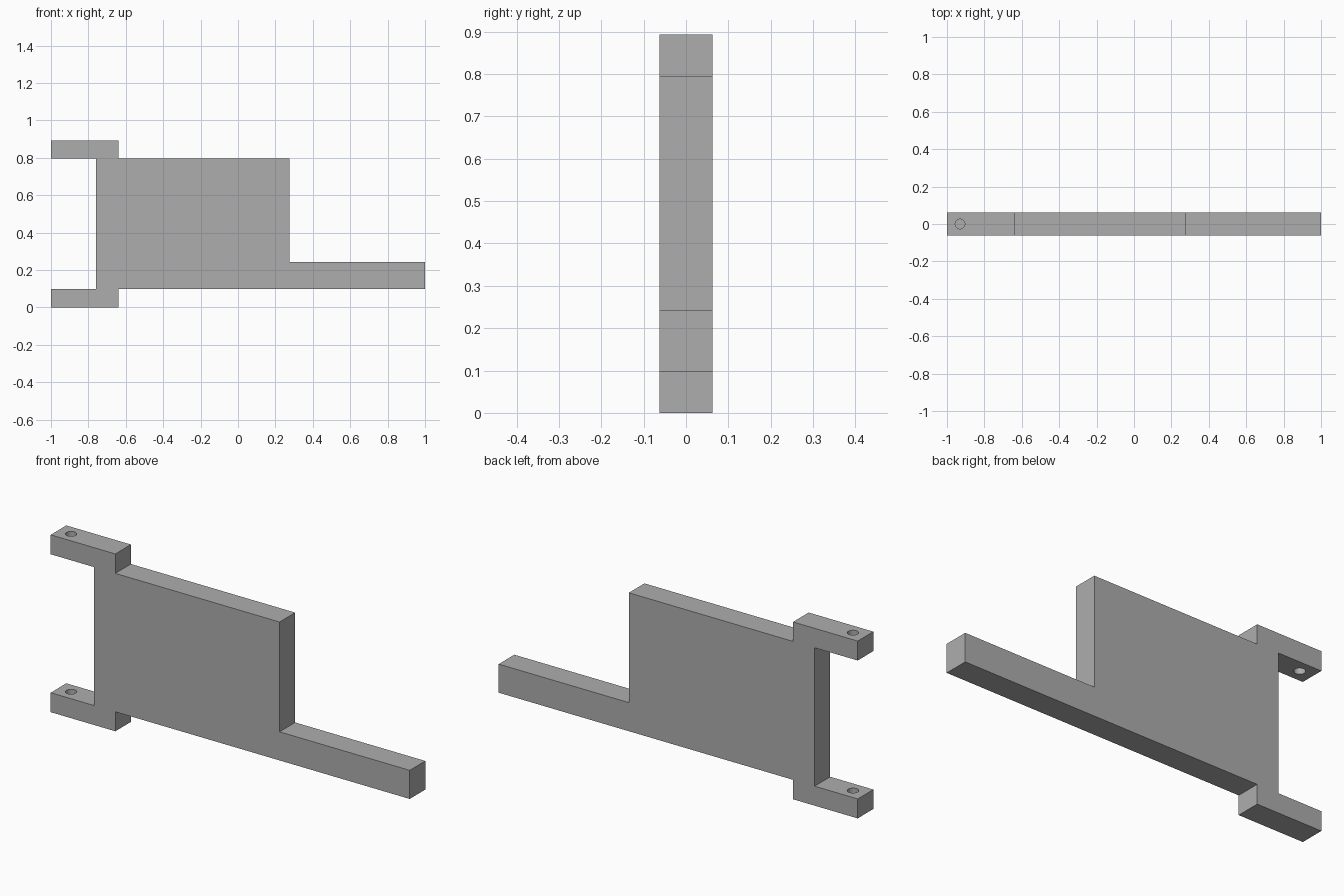
import bpy, bmesh
from mathutils import Matrix

cube = bpy.data.objects.get("Cube")
if cube:
    bpy.data.objects.remove(cube, do_unlink=True)

HALF = 0.062                      # half thickness of the plate
TOP = 0.893
LUG = 0.098                       # lug height
LUG_IN, LUG_END = -0.76, -0.64    # where the lugs meet the panel

grey = bpy.data.materials.new("plain grey")
grey.use_nodes = True
grey.diffuse_color = (0.42, 0.42, 0.42, 1)
grey.node_tree.nodes["Principled BSDF"].inputs["Base Color"].default_value = grey.diffuse_color


def make_object(name, bm):
    bmesh.ops.recalc_face_normals(bm, faces=bm.faces)
    mesh = bpy.data.meshes.new(name)
    bm.to_mesh(mesh)
    bm.free()
    mesh.materials.append(grey)
    obj = bpy.data.objects.new(name, mesh)
    bpy.context.collection.objects.link(obj)
    return obj


# Panel outline with two hinge lugs and a long lower arm
low, high = LUG, TOP - LUG
outline = [
    (-1, 0), (LUG_END, 0), (LUG_END, low), (1, low), (1, 0.242),
    (0.275, 0.242), (0.275, high), (LUG_END, high), (LUG_END, TOP), (-1, TOP),
    (-1, high), (LUG_IN, high), (LUG_IN, low), (-1, low),
]
bm = bmesh.new()
face = bm.faces.new([bm.verts.new((x, -HALF, z)) for x, z in outline])
extruded = bmesh.ops.extrude_face_region(bm, geom=[face])["geom"]
bmesh.ops.translate(bm, vec=(0, 2 * HALF, 0),
                    verts=[v for v in extruded if isinstance(v, bmesh.types.BMVert)])
plate = make_object("bracket_plate", bm)

# Pin hole: through the upper lug, blind in the lower lug
bottom, top = 0.03, 1.0
bm = bmesh.new()
bmesh.ops.create_cone(bm, cap_ends=True, segments=32, radius1=0.026, radius2=0.026,
                      depth=top - bottom,
                      matrix=Matrix.Translation((-0.93, 0, (top + bottom) / 2)))
drill = make_object("pin_hole_cutter", bm)
drill.hide_render = True

cut = plate.modifiers.new("pin_holes", "BOOLEAN")
cut.operation = "DIFFERENCE"
cut.solver = "EXACT"
cut.object = drill

bpy.context.view_layer.objects.active = plate
plate.select_set(True)
bpy.ops.object.modifier_apply(modifier=cut.name)
bpy.data.objects.remove(drill, do_unlink=True)
bpy.ops.object.shade_smooth_by_angle()
